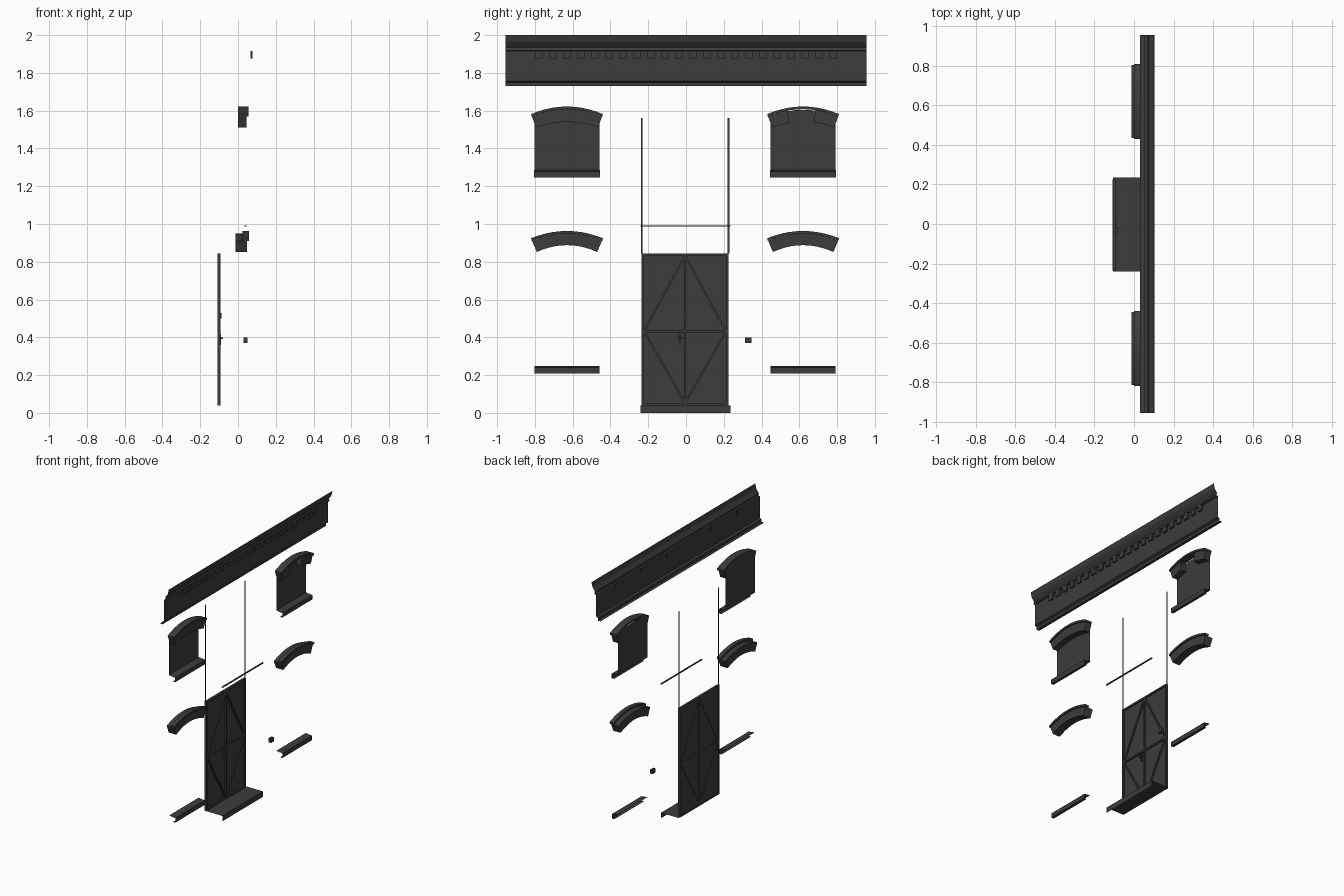
import bpy
import bmesh
from mathutils import Vector

cube = bpy.data.objects.get("Cube")
if cube:
    bpy.data.objects.remove(cube, do_unlink=True)

charcoal = bpy.data.materials.new("charcoal")
charcoal.use_nodes = True
COLOR = (0.045, 0.045, 0.045, 1)
charcoal.diffuse_color = COLOR
bsdf = next(n for n in charcoal.node_tree.nodes if n.type == "BSDF_PRINCIPLED")
bsdf.inputs["Base Color"].default_value = COLOR


def finish(name, bm, closed=True):
    if closed:
        bmesh.ops.recalc_face_normals(bm, faces=bm.faces)
    mesh = bpy.data.meshes.new(name)
    bm.to_mesh(mesh)
    bm.free()
    mesh.materials.append(charcoal)
    obj = bpy.data.objects.new(name, mesh)
    bpy.context.collection.objects.link(obj)
    return obj


def sheet(name, profile, y0, y1):
    """Open (x, z) profile drawn along y; list it bottom to top to face +x."""
    bm = bmesh.new()
    rows = [[bm.verts.new((x, y, z)) for y in (y0, y1)] for x, z in profile]
    for a, b in zip(rows, rows[1:]):
        bm.faces.new((a[0], a[1], b[1], b[0]))
    return finish(name, bm, False)


def box(name, x, y, z):
    bm = bmesh.new()
    bmesh.ops.create_cube(bm, size=1)
    for v in bm.verts:
        v.co = [(r[0] + r[1]) / 2 + c * (r[1] - r[0]) for r, c in zip((x, y, z), v.co)]
    return finish(name, bm)


def bar(name, x, start, end, width=0.012):
    """Flat bar between two (y, z) points."""
    a, b = Vector(start), Vector(end)
    d = (b - a).normalized() * width / 2
    side = Vector((-d.y, d.x))
    bm = bmesh.new()
    ends = [[bm.verts.new((px, *p)) for p in (a + side, b + side, b - side, a - side)]
            for px in x]
    bm.faces.new(ends[0])
    bm.faces.new(ends[1])
    for i in range(4):
        j = (i + 1) % 4
        bm.faces.new((ends[0][i], ends[0][j], ends[1][j], ends[1][i]))
    return finish(name, bm)


def arch(name, x, yc, outer, inner, t0=-1, t1=1, steps=10):
    """Curved band; outer and inner are (half width, crown z, sag)."""
    bm = bmesh.new()
    rings = []
    for i in range(steps + 1):
        t = t0 + (t1 - t0) * i / steps
        po, pi = [(yc + w * t, z - s * t * t) for w, z, s in (outer, inner)]
        rings.append([bm.verts.new(c) for c in
                      ((x[0], *pi), (x[1], *pi), (x[1], *po), (x[0], *po))])
    for a, b in zip(rings, rings[1:]):
        for k in range(4):
            m = (k + 1) % 4
            bm.faces.new((a[k], a[m], b[m], b[k]))
    bm.faces.new(rings[0])
    bm.faces.new(rings[-1])
    return finish(name, bm)


def pane(name, x, yc, half, bottom, crown, sag, steps=8):
    bm = bmesh.new()
    pts = [(yc - half, bottom), (yc + half, bottom)]
    for i in range(steps + 1):
        t = 1 - 2 * i / steps
        pts.append((yc + half * t, crown - sag * t * t))
    bm.faces.new([bm.verts.new((x, *p)) for p in pts])
    return finish(name, bm, False)


# Cornice with its row of dentils
sheet("cornice", [(0.03, 1.73), (0.052, 1.73), (0.052, 1.75), (0.066, 1.757),
                  (0.066, 1.915), (0.078, 1.918), (0.078, 1.927), (0.074, 1.935),
                  (0.088, 1.955), (0.095, 1.965), (0.103, 2.0)], -0.955, 0.955)
COUNT = 22
for i in range(COUNT):
    y = -0.78 + 1.56 * i / (COUNT - 1)
    box("dentil", (0.065, 0.078), (y - 0.02, y + 0.02), (1.877, 1.917))


def sill(name, z, yc, half):
    sheet(name, [(0.03, z - 0.04), (0.05, z - 0.04), (0.05, z - 0.007),
                 (0.03, z - 0.005), (0.0, z)], yc - half, yc + half)


# Windows: upper ones have panes, lower ones only arch and sill
for side, yc, gaps in (("right", -0.63, [(-1, 1)]), ("left", 0.62, [(-1, -0.45), (0.35, 1)])):
    pane(side + "_window_pane", 0.0, yc, 0.172, 1.28, 1.605, 0.035)
    sill(side + "_upper_sill", 1.285, yc, 0.175)
    arch(side + "_upper_hood", (0, 0.055), yc, (0.19, 1.622, 0.04), (0.187, 1.608, 0.04))
    for t0, t1 in gaps:
        arch(side + "_upper_arch", (0, 0.046), yc, (0.185, 1.608, 0.04),
             (0.165, 1.54, 0.028), t0, t1)
    sill(side + "_lower_sill", 0.248, yc, 0.172)
    arch(side + "_lower_hood", (0.025, 0.057), yc, (0.19, 0.963, 0.038), (0.187, 0.949, 0.038))
    arch(side + "_lower_arch", (-0.012, 0.048), yc, (0.185, 0.949, 0.038),
         (0.16, 0.888, 0.036))

# Door leaf, frame and crossed bracing
box("door_panel", (-0.107, -0.102), (-0.235, 0.225), (0.04, 0.845))
RAISED = (-0.109, -0.092)
MID = -0.005
for y in (-0.229, MID, 0.219):
    bar("door_stile", RAISED, (y, 0.04), (y, 0.845))
for z in (0.046, 0.432, 0.839):
    bar("door_rail", RAISED, (-0.23, z), (0.22, z))
for y in (-0.222, 0.212):
    for z in (0.052, 0.832):
        bar("door_brace", RAISED, (MID, z), (y, 0.432), 0.01)
box("door_handle", (-0.094, -0.08), (-0.045, -0.015), (0.39, 0.398))
box("handle_plate", (-0.1, -0.09), (-0.037, -0.028), (0.36, 0.415))
box("door_latch", (-0.094, -0.088), (-0.008, 0.002), (0.5, 0.53))

# Doorway trim above the leaf
for y in (-0.235, 0.225):
    bar("transom_jamb", (-0.101, -0.1), (y, 0.845), (y, 1.56), 0.009)
box("transom_bar", (0.035, 0.045), (-0.24, 0.235), (0.987, 0.993))

# Doorstep and bell box
sheet("doorstep", [(0.04, 0), (0.04, 0.04), (-0.105, 0.04)], -0.24, 0.235)
box("bell_box", (0.03, 0.05), (0.313, 0.347), (0.37, 0.4))
